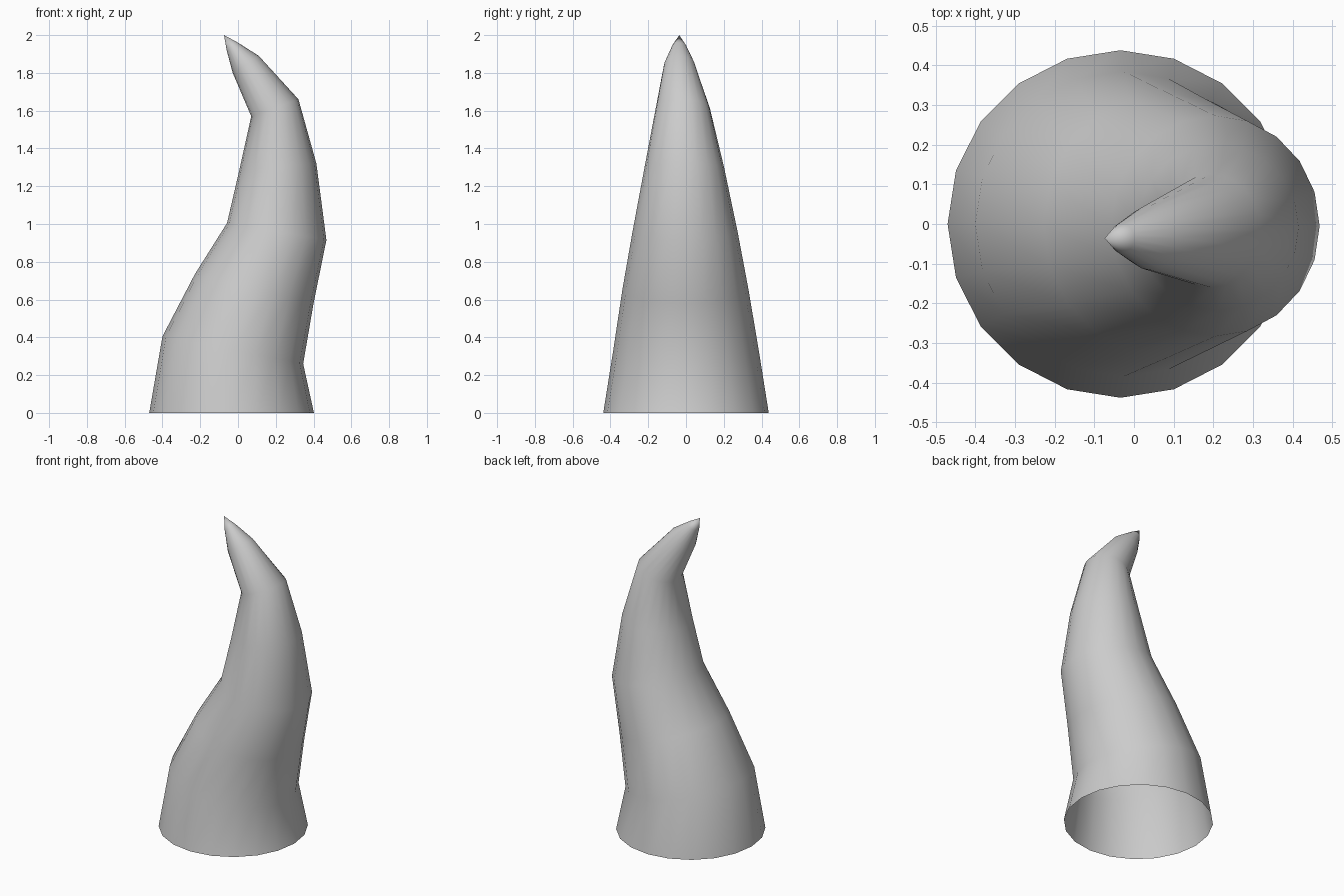
import bpy, bmesh, math
from mathutils import Vector

if "Cube" in bpy.data.objects:
    bpy.data.objects.remove(bpy.data.objects["Cube"])

SIDES = 20
# Tilted rings: left x, left z, right x, right z, centre y, half width in y
rings = [
    (-0.47, 0.00, 0.402, 0.00, 0.0, 0.438),
    (-0.40, 0.405, 0.345, 0.26, 0.0, 0.385),
    (-0.228, 0.735, 0.40, 0.58, -0.003, 0.333),
    (-0.058, 1.005, 0.468, 0.915, -0.005, 0.278),
    (0.007, 1.285, 0.415, 1.32, -0.009, 0.21),
    (0.07, 1.57, 0.32, 1.66, -0.017, 0.143),
    (-0.028, 1.80, 0.11, 1.89, -0.035, 0.081),
    (-0.06, 1.92, 0.0, 1.96, -0.036, 0.038),
]
tip = (-0.074, -0.036, 2.0)

bm = bmesh.new()
loops = []
for lx, lz, rx, rz, cy, ry in rings:
    centre = Vector(((lx + rx) / 2, cy, (lz + rz) / 2))
    across = Vector(((rx - lx) / 2, 0, (rz - lz) / 2))
    loop = []
    for i in range(SIDES):
        a = math.tau * i / SIDES
        loop.append(bm.verts.new(centre + across * math.cos(a) + Vector((0, ry * math.sin(a), 0))))
    loops.append(loop)

# Skin between rings, pointed tip, open base
for lo, hi in zip(loops, loops[1:]):
    for i in range(SIDES):
        j = (i + 1) % SIDES
        bm.faces.new((lo[i], lo[j], hi[j], hi[i]))
top = bm.verts.new(tip)
for i in range(SIDES):
    bm.faces.new((loops[-1][i], loops[-1][(i + 1) % SIDES], top))
for f in bm.faces:
    f.smooth = True

mesh = bpy.data.meshes.new("horn")
bm.to_mesh(mesh)
bm.free()
horn = bpy.data.objects.new("horn", mesh)
bpy.context.collection.objects.link(horn)
